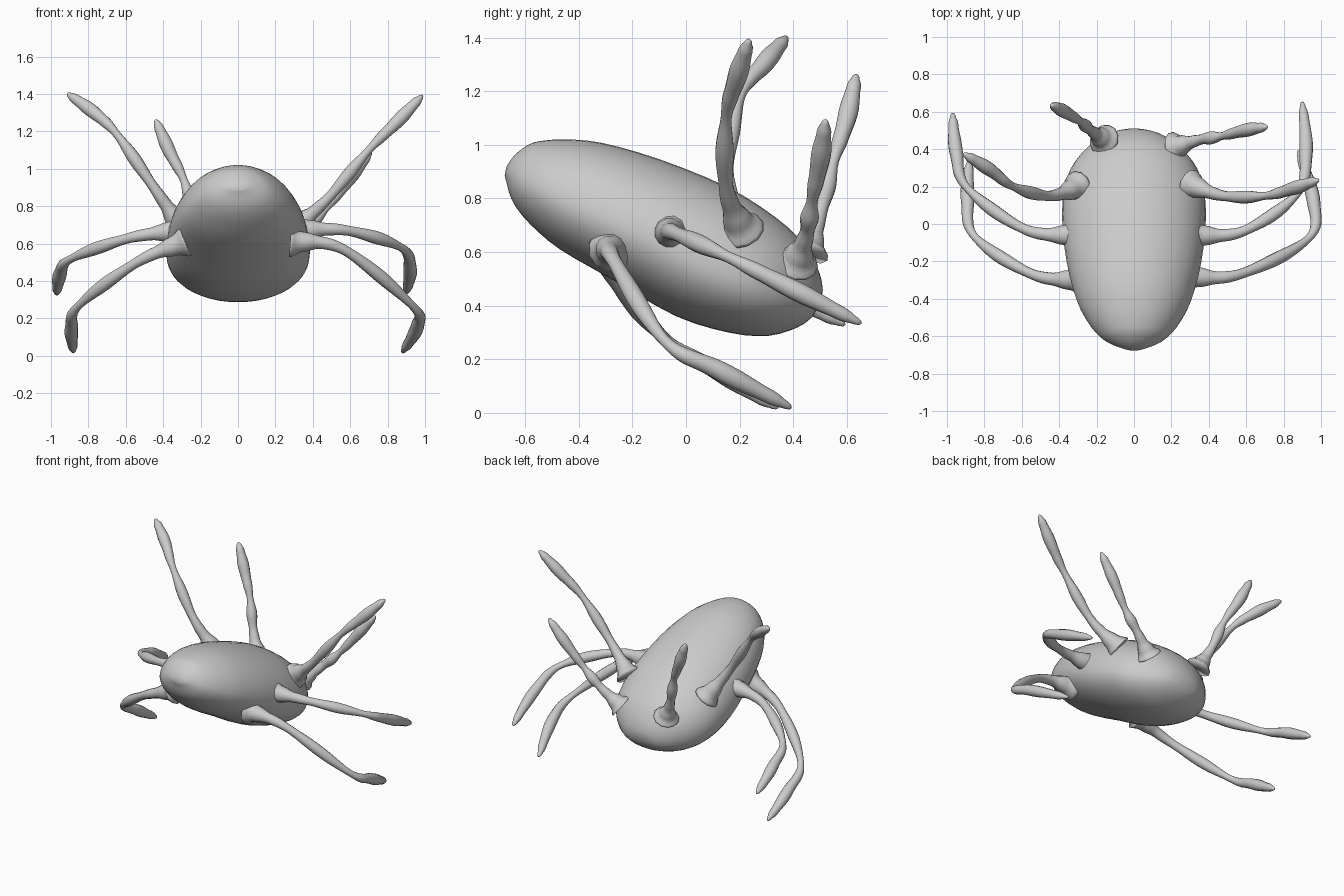
import bpy, bmesh, math
from mathutils import Vector

if "Cube" in bpy.data.objects:
    bpy.data.objects.remove(bpy.data.objects["Cube"])

shell = bpy.data.materials.new("grey_shell")
shell.diffuse_color = (0.6, 0.6, 0.6, 1)
shell.use_nodes = True
shell.node_tree.nodes["Principled BSDF"].inputs["Base Color"].default_value = shell.diffuse_color


def spline(pts, steps):
    """Smooth path through tuples of any length."""
    out = []
    for i in range(len(pts) - 1):
        p0, p1, p2 = pts[max(i - 1, 0)], pts[i], pts[i + 1]
        p3 = pts[min(i + 2, len(pts) - 1)]
        for k in range(steps):
            t = k / steps
            out.append(tuple(
                0.5 * (2 * b + (c - a) * t + (2 * a - 5 * b + 4 * c - d) * t * t
                       + (3 * b - a - 3 * c + d) * t ** 3)
                for a, b, c, d in zip(p0, p1, p2, p3)))
    out.append(tuple(pts[-1]))
    return out


def loft(name, rings, start, end):
    """Skin a list of rings and close both ends to a point."""
    bm = bmesh.new()
    rows = [[bm.verts.new(p) for p in r] for r in rings]
    n = len(rows[0])
    a, b = bm.verts.new(start), bm.verts.new(end)
    for j in range(n):
        k = (j + 1) % n
        bm.faces.new((a, rows[0][k], rows[0][j]))
        bm.faces.new((b, rows[-1][j], rows[-1][k]))
        for r, q in zip(rows, rows[1:]):
            bm.faces.new((r[j], r[k], q[k], q[j]))
    bmesh.ops.recalc_face_normals(bm, faces=bm.faces)
    for f in bm.faces:
        f.smooth = True
    me = bpy.data.meshes.new(name)
    bm.to_mesh(me)
    bm.free()
    me.materials.append(shell)
    ob = bpy.data.objects.new(name, me)
    bpy.context.collection.objects.link(ob)
    return ob


# Body: tilted egg; each station is (distance, top, bottom, half width)
origin = Vector((0, -0.64, 0.88))
axis = Vector((0, 0.93, -0.367))
up = Vector((0, 0.367, 0.93))
stations = [(-.035, .06, -.01, .05), (-.02, .095, -.03, .09), (.01, .137, -.07, .145),
            (.05, .165, -.105, .19), (.125, .2, -.145, .245), (.257, .238, -.189, .307),
            (.478, .26, -.222, .36), (.75, .257, -.262, .385), (.96, .218, -.246, .362),
            (1.1, .162, -.203, .285), (1.19, .085, -.133, .18), (1.225, .03, -.08, .1)]
rings = []
for s, top, bottom, w in spline(stations, 3):
    mid = top * 0.42 + bottom * 0.58
    ring = []
    for j in range(40):
        a = math.tau * j / 40
        c, d = math.cos(a), math.sin(a)
        h = (top - mid) * d if d > 0 else (mid - bottom) * d
        ring.append(origin + axis * s + up * (mid + h) + Vector((w * c, 0, 0)))
    rings.append(ring)
loft("body", rings, origin - axis * 0.042 + up * 0.025, origin + axis * 1.237 - up * 0.025)


def leg(name, root, bend, knee, shin, tip):
    """Two spindle segments, flared where they leave the body."""
    pts = [Vector(p) for p in (root, bend, knee, shin, tip)]
    path = [Vector(p) for p in spline([tuple(p) for p in pts], 12)]
    # radius against path parameter: root flare, thigh, knee, shin, tip
    keys = [(0, .085), (4, .055), (8, .034), (13, .027), (18, .035), (24, .021),
            (30, .03), (38, .037), (44, .027), (47, .014), (48, .008)]
    rings = []
    side = None
    for i, p in enumerate(path):
        t = (path[min(i + 1, 48)] - path[max(i - 1, 0)]).normalized()
        if side is None:
            side = t.orthogonal()
        side = (side - t * side.dot(t)).normalized()
        other = t.cross(side)
        for (i0, r0), (i1, r1) in zip(keys, keys[1:]):
            if i0 <= i <= i1:
                f = (i - i0) / (i1 - i0)
                r = r0 + (r1 - r0) * f * f * (3 - 2 * f)
        rings.append([p + r * (side * math.cos(math.tau * j / 12)
                               + other * math.sin(math.tau * j / 12)) for j in range(12)])
    end = path[-1] + (path[-1] - path[-2]).normalized() * 0.005
    loft(name, rings, path[0], end)


# Right legs, front to back
leg("right_leg_1", (.28, -.28, .61), (.56, -.27, .57), (.93, -.08, .27), (.96, .12, .16), (.88, .39, .02))
leg("right_leg_2", (.31, -.06, .67), (.58, -.04, .67), (.87, .16, .58), (.92, .38, .47), (.9, .65, .335))
leg("right_leg_3", (.3, .21, .68), (.48, .15, .84), (.7, .15, 1.1), (.85, .19, 1.25), (.985, .235, 1.39))
leg("right_leg_4", (.22, .41, .56), (.35, .45, .67), (.47, .47, .79), (.59, .5, .94), (.71, .52, 1.09))
# Left legs, front to back
leg("left_leg_1", (-.28, -.3, .61), (-.54, -.27, .5), (-.85, -.07, .27), (-.89, .13, .15), (-.88, .34, .02))
leg("left_leg_2", (-.3, -.06, .67), (-.58, -.03, .63), (-.89, .19, .52), (-.95, .38, .44), (-.97, .59, .33))
leg("left_leg_3", (-.3, .2, .68), (-.45, .15, .9), (-.645, .2, 1.18), (-.77, .29, 1.3), (-.91, .375, 1.4))
leg("left_leg_4", (-.16, .45, .6), (-.23, .5, .75), (-.29, .55, .94), (-.37, .6, 1.1), (-.44, .635, 1.26))
